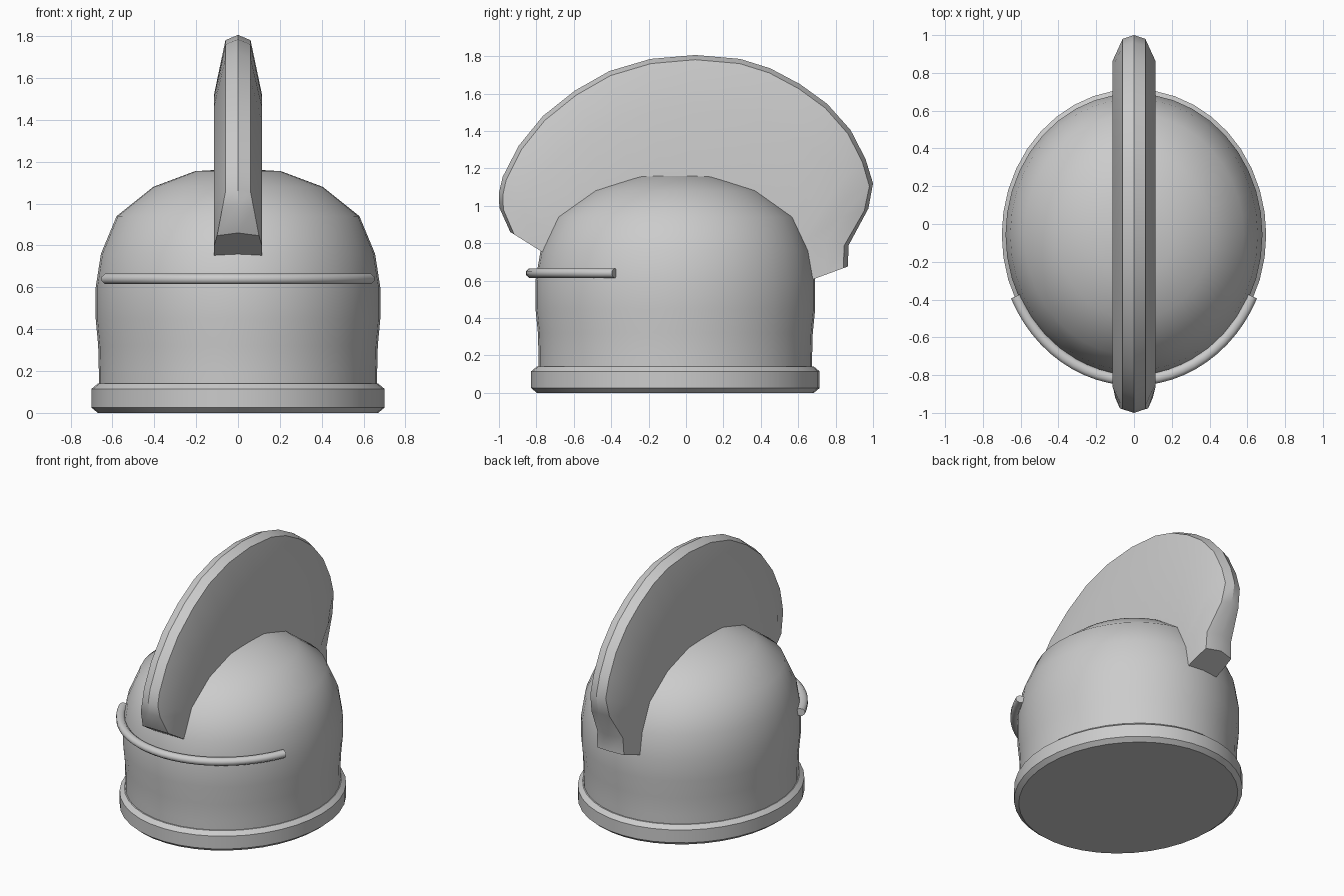
import bpy, math

if "Cube" in bpy.data.objects:
    bpy.data.objects.remove(bpy.data.objects["Cube"])

metal = bpy.data.materials.new("grey metal")
metal.diffuse_color = (0.6, 0.6, 0.6, 1)
metal.use_nodes = True
metal.node_tree.nodes["Principled BSDF"].inputs["Base Color"].default_value = metal.diffuse_color
CY = -0.057  # the bowl's centre sits slightly forward


def make(name, verts, faces, angle=35):
    me = bpy.data.meshes.new(name)
    me.from_pydata(verts, [], faces)
    ob = bpy.data.objects.new(name, me)
    bpy.context.collection.objects.link(ob)
    me.materials.append(metal)
    bpy.ops.object.select_all(action='DESELECT')
    bpy.context.view_layer.objects.active = ob
    ob.select_set(True)
    bpy.ops.object.mode_set(mode='EDIT')
    bpy.ops.mesh.select_all(action='SELECT')
    bpy.ops.mesh.normals_make_consistent(inside=False)
    bpy.ops.object.mode_set(mode='OBJECT')
    bpy.ops.object.shade_smooth_by_angle(angle=math.radians(angle))
    return ob


def loft(name, rings, closed=True, angle=35):
    """Skin a list of equal rings and cap both ends."""
    n = len(rings[0])
    verts = [v for r in rings for v in r]
    faces = []
    for i in range(len(rings) - 1):
        for j in range(n):
            k = (j + 1) % n
            faces.append((i*n + j, i*n + k, (i+1)*n + k, (i+1)*n + j))
    faces.append(tuple(range(n)))
    faces.append(tuple(range((len(rings) - 1)*n, len(rings)*n)))
    return make(name, verts, faces, angle)


def oval(rx, ry, z, n=40):
    return [(rx*math.cos(2*math.pi*i/n), CY + ry*math.sin(2*math.pi*i/n), z)
            for i in range(n)]


# Bowl of the helmet
profile = [(0.665, 0.08), (0.665, 0.2), (0.668, 0.32), (0.68, 0.45), (0.68, 0.6),
           (0.655, 0.76), (0.58, 0.94), (0.405, 1.08), (0.205, 1.155), (0.02, 1.166)]
loft("helmet_bowl", [oval(r, r*1.1, z) for r, z in profile])

# Bevelled rim band
loft("rim_band", [oval(r, r + 0.071, z) for r, z in
                  [(0.67, 0), (0.70, 0.025), (0.70, 0.115), (0.67, 0.14)]], angle=25)

# Brow rod around the front
rod = []
for i in range(25):
    a = math.radians(205 + 130*i/24)
    ring = []
    for j in range(8):
        b = 2*math.pi*(j + 0.5)/8
        d = 0.031*math.cos(b)
        ring.append(((0.69 + d)*math.cos(a), CY + (0.77 + d)*math.sin(a),
                     0.64 + 0.027*math.sin(b)))
    rod.append(ring)
loft("brow_rod", rod, angle=50)

# Crest: outer outline in (y, z), front to back
outline = [(-0.94, 0.86), (-0.998, 0.99), (-1.0, 1.07), (-0.98, 1.155), (-0.895, 1.32),
           (-0.765, 1.48), (-0.595, 1.615), (-0.41, 1.72), (-0.19, 1.785),
           (0.05, 1.806), (0.29, 1.785), (0.45, 1.735), (0.61, 1.65), (0.755, 1.545),
           (0.88, 1.405), (0.96, 1.25), (1.0, 1.12), (0.975, 0.985), (0.87, 0.79),
           (0.865, 0.675)]
widths = {0: 0.1, 1: 0.075, 17: 0.07, 18: 0.1, 19: 0.105}
crest = []
last = len(outline) - 1
for i, (y, z) in enumerate(outline):
    root = (y*0.6, 0.72 + (z - 0.72)*0.2)
    inset = (y*0.86, 0.85 + (z - 0.85)*0.7)
    if i in (0, last):
        root = (-0.74, 0.735) if i == 0 else (0.62, 0.585)
        inset = ((y + root[0])/2, (z + root[1])/2)
    # shoulder sits just inside the outline, toward the root
    dy, dz = root[0] - y, root[1] - z
    s = 0.025/math.hypot(dy, dz)
    edge = (y + dy*s, z + dz*s)
    half = [(widths.get(i, 0.06), edge), (0.115, inset), (0.115, root)]
    ring = [(0, y, z)] + [(x, *p) for x, p in half] + [(-x, *p) for x, p in reversed(half)]
    crest.append(ring)
loft("crest", crest, angle=30)
